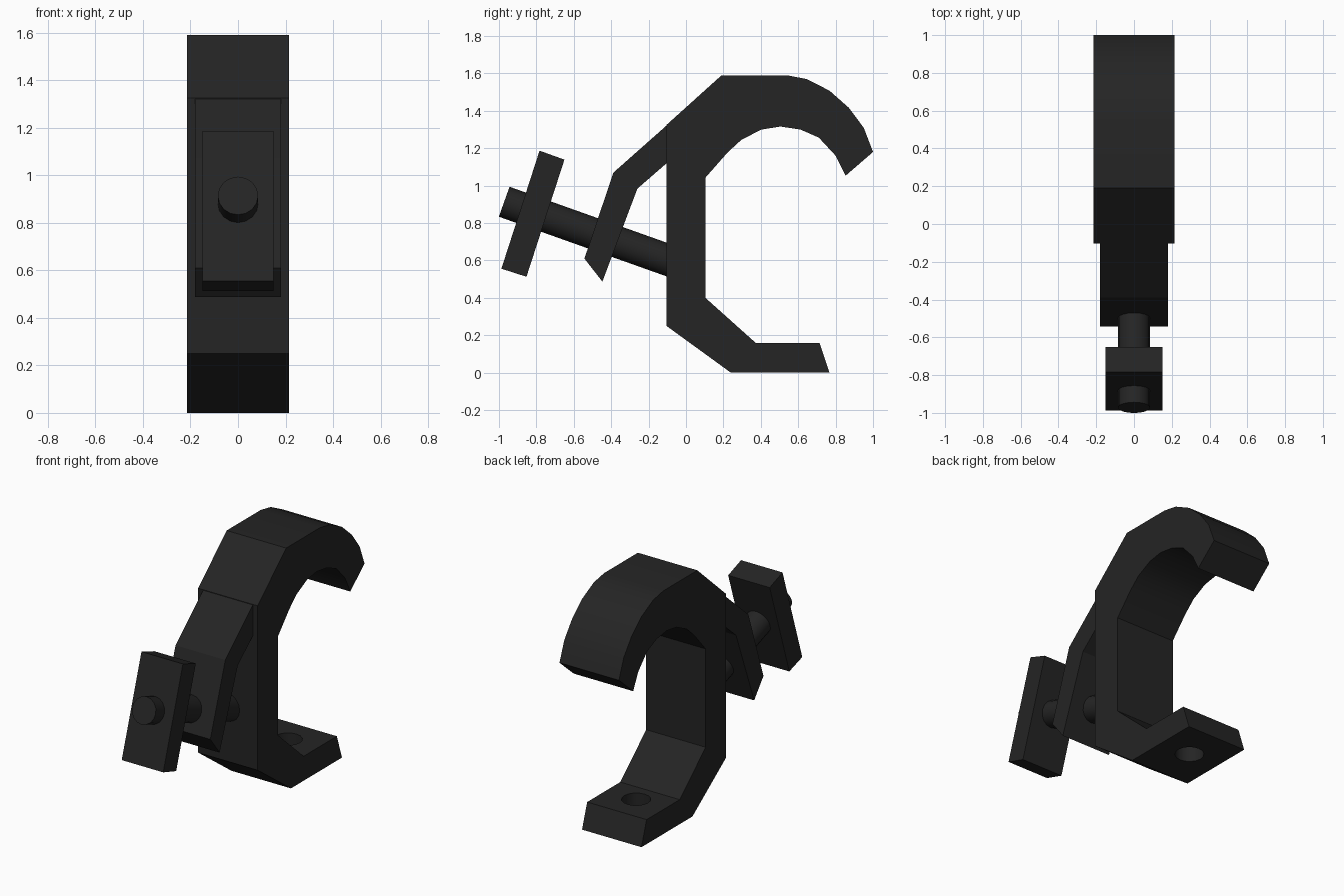
import bpy
import bmesh
from mathutils import Vector

cube = bpy.data.objects.get("Cube")
if cube:
    bpy.data.objects.remove(cube, do_unlink=True)

black = bpy.data.materials.new("matte_black")
black.use_nodes = True
colour = (0.018, 0.018, 0.018, 1)
black.diffuse_color = colour
black.node_tree.nodes["Principled BSDF"].inputs["Base Color"].default_value = colour


def finish(name, bm):
    bmesh.ops.recalc_face_normals(bm, faces=bm.faces)
    mesh = bpy.data.meshes.new(name)
    bm.to_mesh(mesh)
    bm.free()
    mesh.materials.append(black)
    obj = bpy.data.objects.new(name, mesh)
    bpy.context.collection.objects.link(obj)
    return obj


def extrude_profile(name, points, half_width):
    """Extrude a closed (y, z) side profile across the x axis."""
    bm = bmesh.new()
    face = bm.faces.new([bm.verts.new((-half_width, y, z)) for y, z in points])
    grown = bmesh.ops.extrude_face_region(bm, geom=[face])
    verts = [v for v in grown["geom"] if isinstance(v, bmesh.types.BMVert)]
    bmesh.ops.translate(bm, verts=verts, vec=(2 * half_width, 0, 0))
    return finish(name, bm)


def rod(name, start, end, radius, sides=16):
    start, end = Vector(start), Vector(end)
    axis = end - start
    bm = bmesh.new()
    bmesh.ops.create_cone(bm, cap_ends=True, segments=sides, radius1=radius,
                          radius2=radius, depth=axis.length)
    bm.transform(axis.to_track_quat("Z", "Y").to_matrix().to_4x4())
    bmesh.ops.translate(bm, verts=bm.verts, vec=(start + end) / 2)
    return finish(name, bm)


def smooth(obj):
    bpy.ops.object.select_all(action="DESELECT")
    obj.select_set(True)
    bpy.context.view_layer.objects.active = obj
    bpy.ops.object.shade_smooth_by_angle(angle=0.5)


# Hooked body: foot, upright and curved jaw
foot = [(0.104, 0.40), (0.372, 0.16), (0.714, 0.16), (0.767, 0), (0.24, 0), (-0.104, 0.25)]
jaw_outer = [(-0.104, 1.325), (0.19, 1.59), (0.54, 1.59), (0.645, 1.57),
             (0.767, 1.508), (0.87, 1.417), (0.95, 1.31), (1.0, 1.18)]
jaw_inner = [(0.853, 1.053), (0.80, 1.16), (0.71, 1.257), (0.612, 1.30), (0.505, 1.316),
             (0.404, 1.30), (0.297, 1.246), (0.222, 1.177), (0.104, 1.043)]
body = extrude_profile("hook_body", foot + jaw_outer + jaw_inner, 0.215)

# Bolt hole through the foot
cutter = rod("foot_hole_cutter", (0, 0.515, -0.1), (0, 0.515, 0.3), 0.087)
cutter.hide_render = True
cutter.hide_set(True)
hole = body.modifiers.new("foot_hole", "BOOLEAN")
hole.operation = "DIFFERENCE"
hole.solver = "EXACT"
hole.object = cutter
bpy.context.view_layer.objects.active = body
bpy.ops.object.modifier_apply(modifier=hole.name)
bpy.data.objects.remove(cutter, do_unlink=True)

# Bent arm that carries the screw
extrude_profile("bent_arm", [(-0.10, 1.325), (-0.388, 1.07), (-0.543, 0.61),
                             (-0.447, 0.487), (-0.26, 0.984), (-0.10, 1.123)], 0.18)

# Tightening plate and screw
extrude_profile("screw_plate", [(-0.783, 1.187), (-0.65, 1.139),
                                (-0.853, 0.513), (-0.987, 0.556)], 0.15)
screw = rod("screw", (0, -0.972, 0.914), (0, -0.05, 0.586), 0.085)

for part in (body, screw):
    smooth(part)
